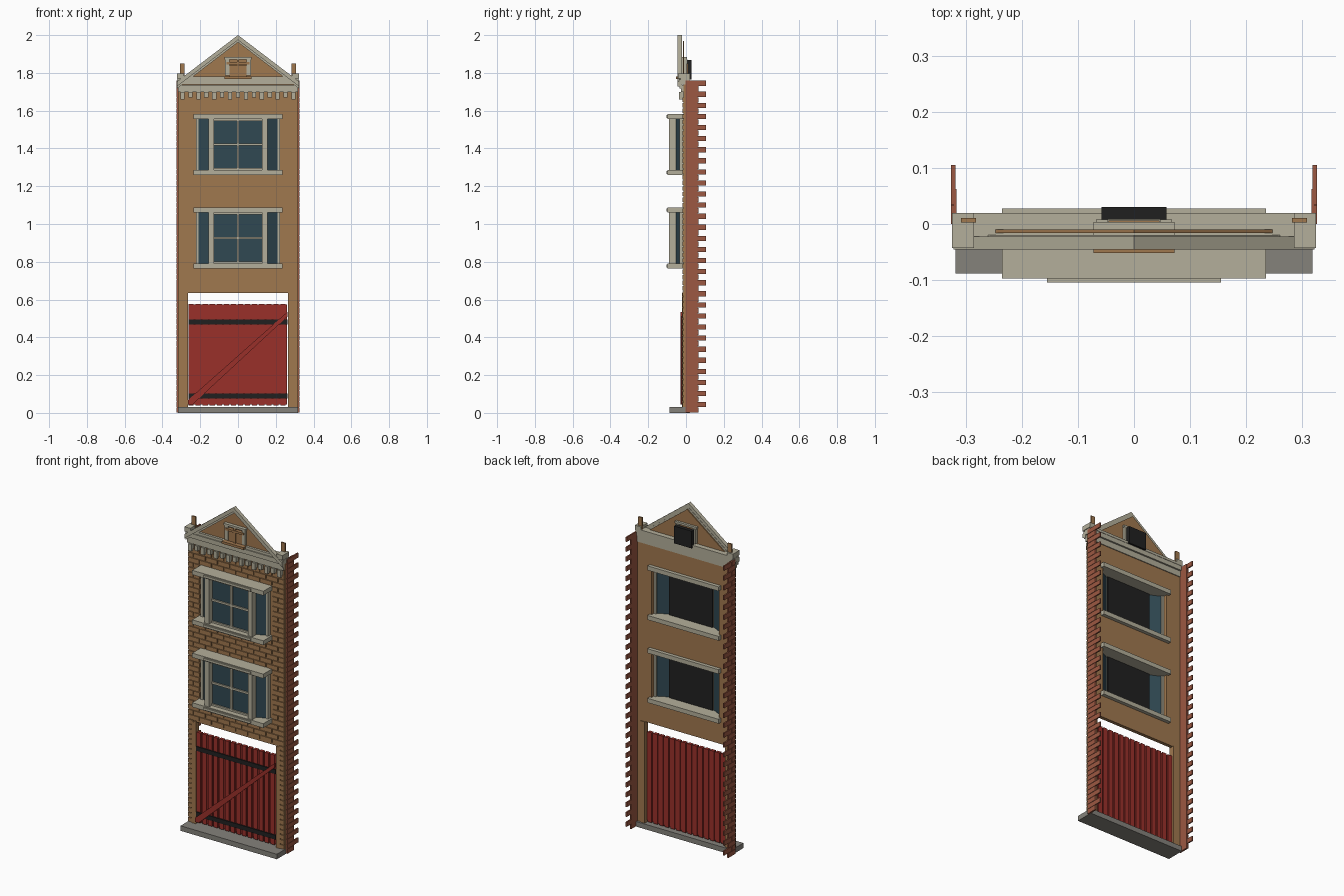
import bpy, bmesh, math
from mathutils import Vector

cube = bpy.data.objects.get("Cube")
if cube:
    bpy.data.objects.remove(cube, do_unlink=True)


def material(name, hexcode):
    rgb = [int(hexcode[i:i + 2], 16) / 255 for i in (0, 2, 4)]
    lin = [c / 12.92 if c < 0.04 else ((c + 0.055) / 1.055) ** 2.4 for c in rgb]
    m = bpy.data.materials.new(name)
    m.use_nodes = True
    m.diffuse_color = (*lin, 1)
    m.node_tree.nodes["Principled BSDF"].inputs["Base Color"].default_value = (*lin, 1)
    return m


TAN = material("tan brick", "A0784F")
CREAM = material("cream stone", "B4AF9B")
RED = material("red paint", "9A302A")
BRICK = material("red brick", "9C5842")
GREY = material("grey stone", "85827B")
BLACK = material("black iron", "202020")
GLASS = material("dark blue glass", "304852")


def finish(name, bm, mat):
    bmesh.ops.recalc_face_normals(bm, faces=bm.faces)
    me = bpy.data.meshes.new(name)
    bm.to_mesh(me)
    bm.free()
    me.materials.append(mat)
    ob = bpy.data.objects.new(name, me)
    bpy.context.collection.objects.link(ob)
    return ob


def add_prism(bm, pts, y0, y1):
    """Extrude an (x, z) outline along y."""
    face = bm.faces.new([bm.verts.new((x, y0, z)) for x, z in pts])
    new = bmesh.ops.extrude_face_region(bm, geom=[face])["geom"]
    bmesh.ops.translate(bm, vec=(0, y1 - y0, 0),
                        verts=[v for v in new if isinstance(v, bmesh.types.BMVert)])


def prism(name, mat, pts, y0, y1):
    bm = bmesh.new()
    add_prism(bm, pts, y0, y1)
    return finish(name, bm, mat)


def boxes(name, mat, items):
    """One object from boxes given as (x0, x1, y0, y1, z0, z1)."""
    bm = bmesh.new()
    for x0, x1, y0, y1, z0, z1 in items:
        add_prism(bm, [(x0, z0), (x1, z0), (x1, z1), (x0, z1)], y0, y1)
    return finish(name, bm, mat)


def both(x0, x1, *rest):
    return [(x0, x1, *rest), (-x1, -x0, *rest)]


HALF = 0.318
TOP = 1.76
ROWS = 60
PITCH = TOP / ROWS
DOOR_X, DOOR_TOP = 0.265, 0.635
BAY_X = 0.222
BAYS = {"lower": 0.765, "upper": 1.26}    # bottom height of each bay
BAY_H = 0.322

# Wall sheet with the door and bay openings left out
xs = [-HALF, -DOOR_X, -BAY_X, BAY_X, DOOR_X, HALF]
zs = [0.03, DOOR_TOP] + [z + d for z in BAYS.values() for d in (0.02, BAY_H - 0.02)] + [TOP]
bm = bmesh.new()
grid = [[bm.verts.new((x, -0.013, z)) for x in xs] for z in zs]
for r in range(len(zs) - 1):
    for c in range(len(xs) - 1):
        if (r == 0 and 1 <= c <= 3) or (r in (2, 4) and c == 2):
            continue
        bm.faces.new((grid[r][c], grid[r][c + 1], grid[r + 1][c + 1], grid[r + 1][c]))
wall = finish("wall", bm, TAN)
thick = wall.modifiers.new("thickness", "SOLIDIFY")
thick.thickness = 0.02
thick.offset = -1

# Raised facing bricks, clipped around the openings
bricks = []
for row in range(1, 57):
    z0 = row * PITCH + 0.003
    z1 = z0 + PITCH - 0.006
    gap = 0
    if z0 < DOOR_TOP:
        gap = DOOR_X
    for base in BAYS.values():
        if z1 > base and z0 < base + BAY_H:
            gap = 0.24
    x = -HALF - (0.04 if row % 2 else 0)
    while x < HALF:
        a, b = max(x, -HALF), min(x + 0.074, HALF)
        for lo, hi in ([(-HALF, -gap), (gap, HALF)] if gap else [(-HALF, HALF)]):
            p, q = max(a, lo), min(b, hi)
            if q - p > 0.012:
                bricks.append((p, q, -0.019, -0.012, z0, z1))
        x += 0.08
boxes("facing_bricks", TAN, bricks)

# Toothed side walls, alternating long and short courses
teeth = []
for row in range(ROWS):
    z0, z1 = row * PITCH + 0.001, (row + 1) * PITCH - 0.001
    long = row % 2 == 1
    joint, end = (0.035, 0.105) if long else (0.018, 0.065)
    teeth += both(HALF, 0.326, 0.0, joint - 0.002, z0, z1)
    teeth += both(HALF, 0.326, joint, end, z0, z1)
boxes("side_bricks", BRICK, teeth)
boxes("side_backing", BRICK, both(0.316, 0.322, -0.002, 0.062, 0.002, TOP))

# Front step
boxes("step", GREY, [(-0.318, 0.318, -0.088, 0.02, 0, 0.03)])
boxes("door_jambs", TAN, both(DOOR_X, 0.292, -0.02, 0.012, 0.03, DOOR_TOP))

# Boarded gate with straps and a diagonal brace
PLANKS = 14
step = 0.524 / PLANKS
boxes("gate_panel", RED, [(-0.26, 0.26, -0.009, -0.003, 0.045, 0.573)])
boxes("gate_planks", RED, [(-0.262 + i * step, -0.262 + i * step + 0.027, -0.016, 0.003, 0.04, 0.577)
                           for i in range(PLANKS)])
boxes("gate_straps", BLACK, [(-0.263, 0.262, -0.022, -0.014, z, z + 0.026) for z in (0.077, 0.468)])
prism("gate_brace", RED, [(-0.265, 0.045), (-0.24, 0.045), (0.262, 0.51), (0.262, 0.535), (-0.265, 0.068)],
      -0.029, -0.018)

# Bay windows
for label, z in BAYS.items():
    lo, hi = z + 0.026, z + BAY_H - 0.026
    mid = (lo + hi) / 2
    boxes(label + "_bay_slabs", CREAM,
          [(-0.235, 0.235, -0.097, 0.028, a, a + 0.026) for a in (z, hi)]
          + [(-0.155, 0.155, -0.104, -0.09, a + 0.006, a + 0.02) for a in (z, hi)])
    boxes(label + "_bay_posts", CREAM,
          both(0.128, 0.157, -0.09, -0.054, lo, hi) + both(0.208, 0.223, -0.035, -0.013, lo, hi))
    boxes(label + "_bay_bars", CREAM,
          [(-0.006, 0.006, -0.066, -0.054, lo, hi), (-0.13, 0.13, -0.066, -0.054, mid - 0.006, mid + 0.006)]
          + [(-0.13, 0.13, -0.066, -0.054, a, a + 0.01) for a in (lo, hi - 0.01)])
    boxes(label + "_bay_glass", GLASS, [(-0.13, 0.13, -0.058, -0.054, lo, hi)])
    boxes(label + "_bay_blind", BLACK, [(-0.145, 0.145, -0.053, -0.045, lo, hi)])
    # Slanted side panes
    bm = bmesh.new()
    for s in (1, -1):
        a, b = Vector((s * 0.15, -0.056, lo)), Vector((s * 0.214, -0.024, lo))
        rise, back = Vector((0, 0, hi - lo)), Vector((0, 0.004, 0))
        face = bm.faces.new([bm.verts.new(p) for p in (a, b, b + rise, a + rise)])
        new = bmesh.ops.extrude_face_region(bm, geom=[face])["geom"]
        bmesh.ops.translate(bm, vec=back, verts=[v for v in new if isinstance(v, bmesh.types.BMVert)])
    finish(label + "_bay_side_glass", bm, GLASS)

# Dentils and stepped cornice
boxes("dentils", CREAM, [(x - 0.011, x + 0.011, -0.036, -0.01, 1.658 + 0.012 * (i % 2), 1.7)
                         for i, x in enumerate([-0.294 + 0.042 * k for k in range(15)])])
boxes("cornice", CREAM, [(-0.318, 0.318, -0.026, 0.012, 1.7, 1.735),
                         (-0.322, 0.322, -0.036, 0.018, 1.738, 1.765),
                         (-0.32, 0.32, -0.03, 0.02, 1.765, 1.78)])
boxes("cornice_ends", CREAM, both(0.285, 0.324, -0.043, 0.02, 1.77, 1.798))

# Gable infill and sloping trim
prism("gable", TAN, [(-0.26, 1.77), (0.26, 1.77), (0, 1.968)], -0.016, -0.01)
for name, drop, y0, y1, thick in (("gable_trim", 0, -0.045, -0.022, 0.026),
                                  ("gable_inner_trim", 0.022, -0.034, -0.02, 0.016)):
    top, edge = 2.0 - drop, 1.755 - drop
    prism(name, CREAM, [(0, top), (0.322, edge), (0.322, edge - thick), (0, top - thick),
                        (-0.322, edge - thick), (-0.322, edge)], y0, y1)
boxes("corner_finials", TAN, both(0.282, 0.308, 0.003, 0.011, 1.78, 1.85))

# Small attic window
boxes("attic_posts", CREAM, both(0.046, 0.068, -0.03, 0.008, 1.785, 1.872))
boxes("attic_rails", TAN, [(-0.072, 0.072, -0.052, -0.012, 1.768, 1.782),
                           (-0.06, 0.06, -0.036, -0.012, 1.845, 1.858),
                           (-0.045, 0.045, -0.026, 0.006, 1.782, 1.84),
                           (-0.006, 0.006, -0.032, -0.012, 1.782, 1.87)])
boxes("attic_head", CREAM, [(-0.072, 0.072, -0.036, 0.004, 1.872, 1.884)])
boxes("attic_backing", BLACK, [(-0.058, 0.058, 0.008, 0.03, 1.765, 1.868)])
